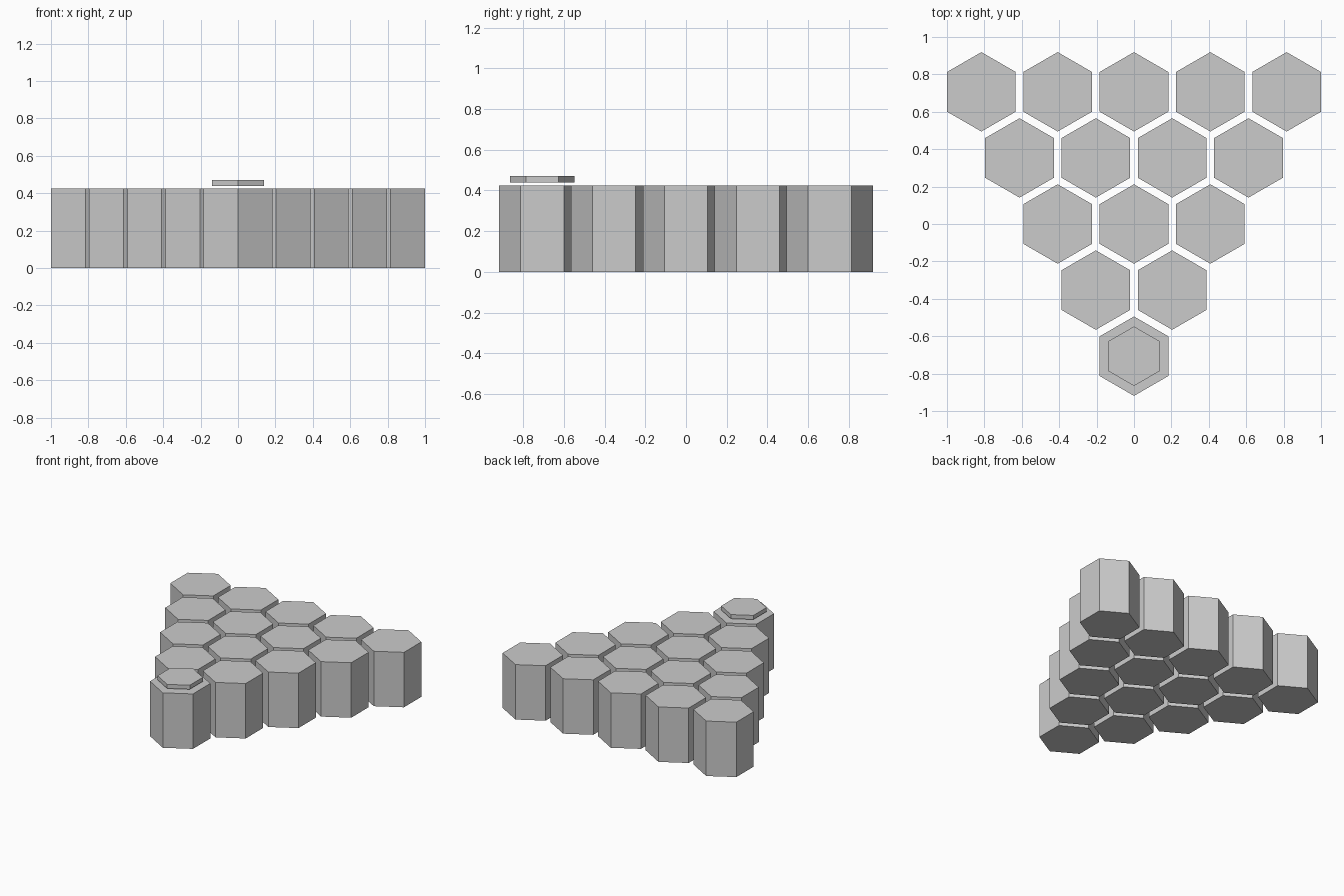
import bpy, math

if "Cube" in bpy.data.objects:
    bpy.data.objects.remove(bpy.data.objects["Cube"])

PITCH = 0.408                          # spacing between neighbouring columns
ROW_STEP = PITCH * math.sqrt(3) / 2
RADIUS = 0.2122
HEIGHT = 0.425
ROWS = 5


def hex_prism(name, x, y, z0, z1, radius):
    # Hexagonal prism with corners pointing along +y and -y
    bpy.ops.mesh.primitive_cylinder_add(
        vertices=6, radius=radius, depth=z1 - z0, location=(x, y, (z0 + z1) / 2))
    obj = bpy.context.object
    obj.name = name
    return obj


# Triangle of columns: one at the front, five at the back
for row in range(ROWS):
    y = (row - (ROWS - 1) / 2) * ROW_STEP
    for i in range(row + 1):
        hex_prism(f"column_{row + 1}_{i + 1}", (i - row / 2) * PITCH, y,
                  0, HEIGHT, RADIUS)

# Small plate hovering just above the front column
hex_prism("front_plate", 0, -(ROWS - 1) / 2 * ROW_STEP, 0.438, 0.47, 0.159)
